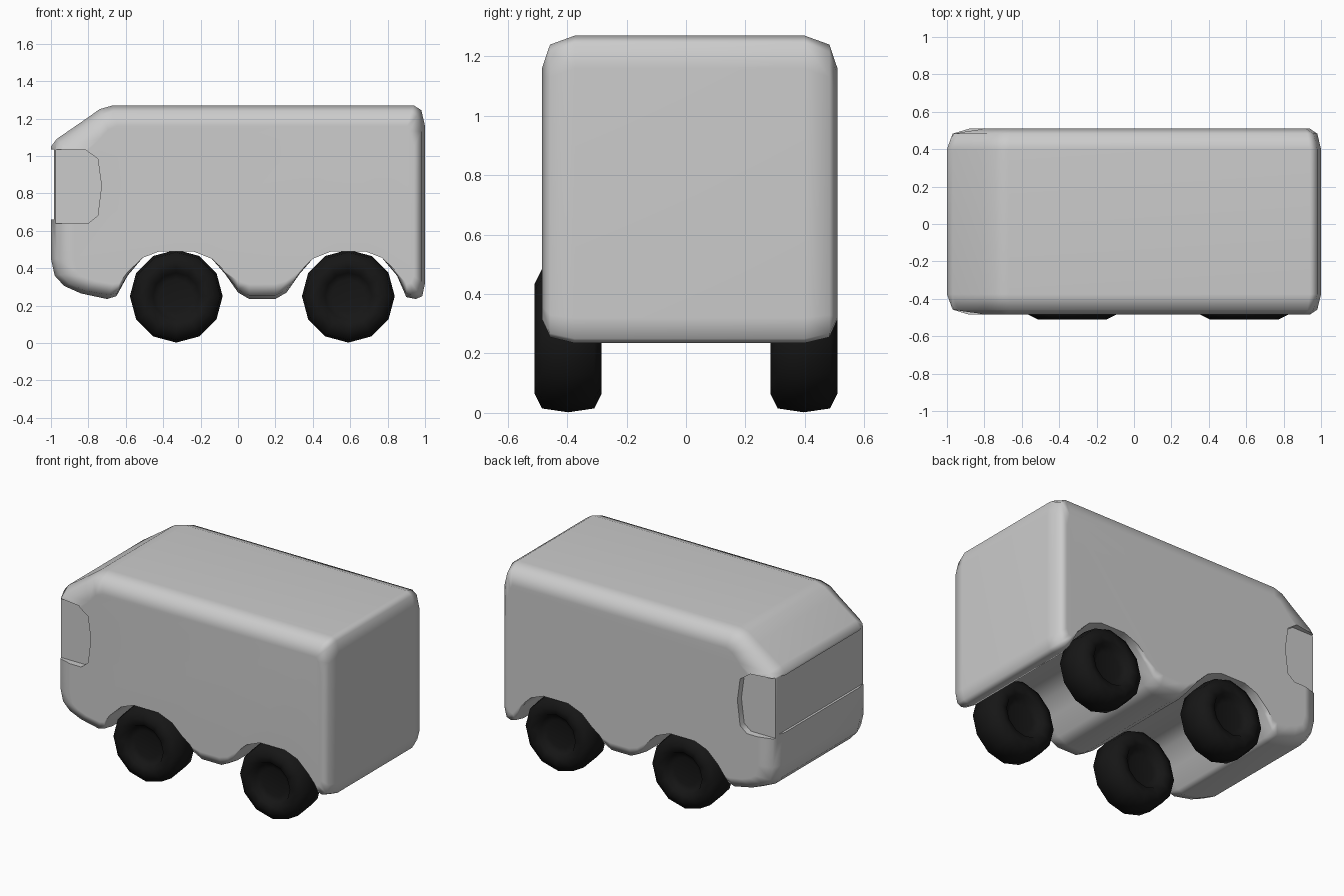
import bpy, bmesh, math

if "Cube" in bpy.data.objects:
    bpy.data.objects.remove(bpy.data.objects["Cube"])


def mesh_object(name, rings, cyclic_caps=True):
    """Bridge a list of equal-length closed rings and cap both ends."""
    bm = bmesh.new()
    loops = [[bm.verts.new(p) for p in ring] for ring in rings]
    n = len(loops[0])
    for a, b in zip(loops, loops[1:]):
        for i in range(n):
            j = (i + 1) % n
            bm.faces.new((a[i], a[j], b[j], b[i]))
    bm.faces.new(loops[0])
    bm.faces.new(loops[-1])
    bmesh.ops.recalc_face_normals(bm, faces=bm.faces)
    mesh = bpy.data.meshes.new(name)
    bm.to_mesh(mesh)
    bm.free()
    obj = bpy.data.objects.new(name, mesh)
    bpy.context.collection.objects.link(obj)
    return obj


def activate(obj):
    bpy.ops.object.select_all(action='DESELECT')
    obj.select_set(True)
    bpy.context.view_layer.objects.active = obj


def smooth(obj, angle):
    activate(obj)
    bpy.ops.object.shade_smooth_by_angle(angle=math.radians(angle))


def clamp(v):
    return max(0.0, min(1.0, v))


WHEEL_X = (-0.33, 0.59)
WHEEL_Z = 0.25

# Body side outline, clockwise from the windscreen lip, with two wheel arches below
outline = [(-1, 1.05), (-0.97, 1.09), (-0.81, 1.2), (-0.74, 1.25), (-0.67, 1.27),
           (0.94, 1.27), (0.98, 1.245), (1, 1.16), (1, 0.32), (0.985, 0.25), (0.95, 0.235)]
outline += [(0.9, 0.245), (0.85, 0.36), (0.77, 0.455), (0.68, 0.49), (0.5, 0.49),
            (0.4, 0.45), (0.33, 0.37), (0.26, 0.27), (0.2, 0.235)]
outline += [(0.06, 0.235), (0.0, 0.27), (-0.07, 0.37), (-0.14, 0.45), (-0.24, 0.49),
            (-0.42, 0.49), (-0.51, 0.455), (-0.59, 0.36), (-0.65, 0.25)]
outline += [(-0.7, 0.235), (-0.84, 0.265), (-0.93, 0.305), (-0.98, 0.36), (-1, 0.45)]


def section(y, d_top, d_low, d_front, d_rear):
    ring = []
    for x, z in outline:
        nx = x + d_front * clamp((-0.6 - x) / 0.35) - d_rear * clamp((x - 0.91) / 0.05)
        nz = z - d_top * clamp((z - 0.85) / 0.25) + d_low * clamp((0.4 - z) / 0.165)
        ring.append((nx, y, nz))
    return ring


# Body lofted across its width with rounded side edges
MID, HALF = 0.0125, 0.4975
rounding = [(0.0, 0.11, 0.08, 0.12, 0.06), (0.027, 0.03, 0.02, 0.03, 0.02), (0.11, 0, 0, 0, 0)]
stations = [section(MID - HALF + r[0], *r[1:]) for r in rounding]
stations += [section(MID + HALF - r[0], *r[1:]) for r in reversed(rounding)]
body = mesh_object("van_body", stations)


# Recessed window band: side windows and windscreen
def box_cut(name, x0, x1, y0, y1, z0, z1):
    rings = [[(x0, y, z0), (x1 - 0.07, y, z0), (x1 - 0.02, y, z0 + 0.04), (x1, y, z0 + 0.2),
              (x1 - 0.02, y, z1 - 0.05), (x1 - 0.09, y, z1), (x0, y, z1)] for y in (y0, y1)]
    return mesh_object(name, rings)


cutters = [box_cut("window_cut", -1.2, -0.73, MID + s * 0.455, MID + s * 0.7, 0.64, 1.035)
           for s in (-1, 1)]
front_rings = [[(-1.2, y, 0.66), (-0.985, y, 0.66), (-0.985, y, 1.035), (-1.2, y, 1.035)]
               for y in (-0.7, 0.7)]
cutters.append(mesh_object("windscreen_cut", front_rings))
for cutter in cutters:
    cutter.hide_render = True
    mod = body.modifiers.new("recess", 'BOOLEAN')
    mod.operation = 'DIFFERENCE'
    mod.solver = 'EXACT'
    mod.object = cutter
    activate(body)
    bpy.ops.object.modifier_apply(modifier=mod.name)
    bpy.data.objects.remove(cutter)
smooth(body, 62)
body.modifiers.new("weighted", 'WEIGHTED_NORMAL').keep_sharp = True

# Twelve-sided tyres with dished hubs on both sides
rubber = bpy.data.materials.new("rubber")
rubber.diffuse_color = (0.008, 0.008, 0.008, 1)
rubber.use_nodes = True
rubber.node_tree.nodes["Principled BSDF"].inputs["Base Color"].default_value = rubber.diffuse_color
half = [(0.09, -0.07), (0.125, -0.08), (0.14, -0.108), (0.185, -0.113), (0.235, -0.088)]
profile = half + [(0.248, 0)] + [(r, -y) for r, y in reversed(half)]
for x, axle in zip(WHEEL_X, ("front", "rear")):
    for y, side in ((-0.397, "near"), (0.397, "far")):
        rings = [[(r * math.cos(i * math.tau / 12), w, r * math.sin(i * math.tau / 12))
                  for i in range(12)] for r, w in profile]
        wheel = mesh_object(f"{axle}_{side}_wheel", rings)
        wheel.location = (x, y, WHEEL_Z)
        wheel.data.materials.append(rubber)
        smooth(wheel, 60)
